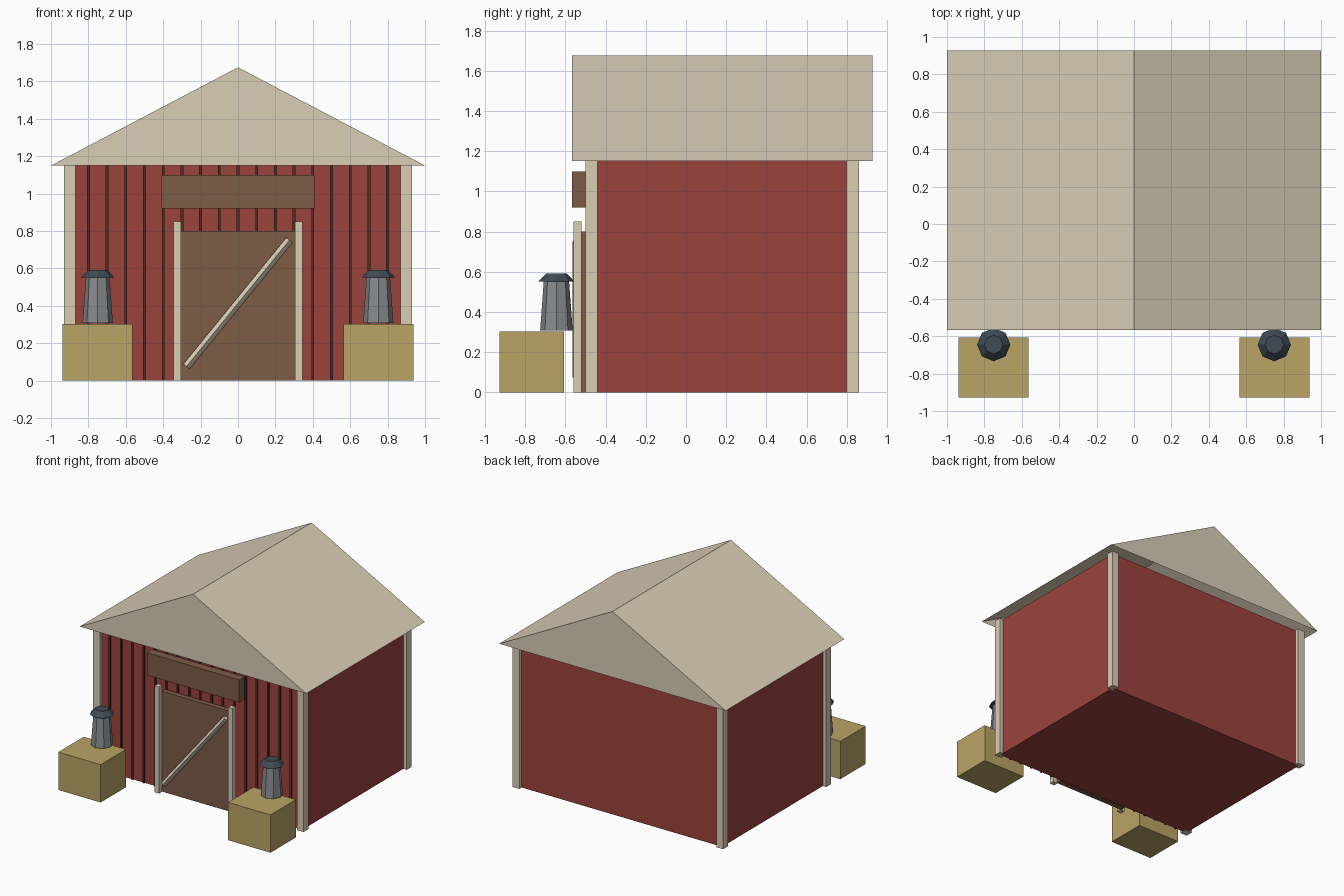
import bpy, bmesh
from mathutils import Vector

if "Cube" in bpy.data.objects:
    bpy.data.objects.remove(bpy.data.objects["Cube"])


def material(name, rgb):
    m = bpy.data.materials.new(name)
    m.diffuse_color = (*rgb, 1)
    m.use_nodes = True
    m.node_tree.nodes["Principled BSDF"].inputs["Base Color"].default_value = m.diffuse_color
    return m


RED = material("barn_red", (0.33, 0.055, 0.045))
SEAM = material("dark_seam", (0.09, 0.025, 0.02))
CREAM = material("cream", (0.70, 0.62, 0.47))
BROWN = material("brown_wood", (0.205, 0.107, 0.061))
HAY = material("hay", (0.49, 0.37, 0.13))
TIN = material("tin", (0.25, 0.26, 0.27))
SLATE = material("slate", (0.05, 0.07, 0.09))


def finish(name, bm, mat):
    bmesh.ops.recalc_face_normals(bm, faces=bm.faces)
    me = bpy.data.meshes.new(name)
    bm.to_mesh(me)
    bm.free()
    me.materials.append(mat)
    ob = bpy.data.objects.new(name, me)
    bpy.context.collection.objects.link(ob)
    return ob


def box(name, x, y, z, mat):
    """Box from (min, max) ranges on each axis."""
    bm = bmesh.new()
    bmesh.ops.create_cube(bm, size=1)
    for v in bm.verts:
        v.co = [r[0] + (c + 0.5) * (r[1] - r[0]) for c, r in zip(v.co, (x, y, z))]
    return finish(name, bm, mat)


def cone(name, x, y, z0, z1, r0, r1, mat):
    bm = bmesh.new()
    bmesh.ops.create_cone(bm, cap_ends=True, segments=8, radius1=r0, radius2=r1, depth=z1 - z0)
    bmesh.ops.translate(bm, verts=bm.verts, vec=(x, y, (z0 + z1) / 2))
    return finish(name, bm, mat)


EAVE, RIDGE = 1.15, 1.675
Y0, Y1 = -0.47, 0.83

# Barn body
box("barn_walls", (-0.9, 0.9), (Y0, Y1), (0, EAVE), RED)

# Corner posts
for sx in (-1, 1):
    for y in (Y0, Y1):
        box("corner_post", (sx * 0.9 - 0.03, sx * 0.9 + 0.03), (y - 0.03, y + 0.03), (0, EAVE), CREAM)

# Gabled roof shell, open underneath
bm = bmesh.new()
front, back = [[bm.verts.new((x, y, z)) for x, z in ((-1, EAVE), (0, RIDGE), (1, EAVE))]
               for y in (-0.568, 0.928)]
bm.faces.new(front)
bm.faces.new(back[::-1])
for i in range(2):
    bm.faces.new((front[i], back[i], back[i + 1], front[i + 1]))
finish("roof", bm, CREAM)

# Thin vertical board seams on the front wall
for i in range(-8, 9):
    x = i * 0.1
    box("board_seam", (x - 0.0075, x + 0.0075), (Y0 - 0.01, Y0 + 0.005), (0, EAVE), SEAM)

# Door and its side posts
box("door", (-0.31, 0.31), (-0.52, -0.48), (0, 0.8), BROWN)
for sx in (-1, 1):
    box("door_post", (sx * 0.325 - 0.02, sx * 0.325 + 0.02), (-0.56, -0.52), (0, 0.85), CREAM)

# Diagonal brace, a square bar turned on edge
a, b = Vector((-0.275, -0.545, 0.076)), Vector((0.275, -0.545, 0.752))
bm = bmesh.new()
bmesh.ops.create_cone(bm, cap_ends=True, segments=4, radius1=0.021, radius2=0.021, depth=(b - a).length)
turn = Vector((0, 0, 1)).rotation_difference(b - a).to_matrix()
bmesh.ops.rotate(bm, verts=bm.verts, cent=(0, 0, 0), matrix=turn)
bmesh.ops.translate(bm, verts=bm.verts, vec=(a + b) / 2)
finish("door_brace", bm, CREAM)

# Blank sign board
box("sign_board", (-0.408, 0.408), (-0.568, -0.50), (0.92, 1.10), BROWN)

# Hay bales with a metal can on each
for sx in (-1, 1):
    x = sx * 0.75
    box("hay_bale", (x - 0.187, x + 0.187), (-0.928, -0.608), (0, 0.302), HAY)
    cone("can_body", x, -0.645, 0.308, 0.552, 0.081, 0.063, TIN)
    cone("can_lid", x, -0.645, 0.552, 0.592, 0.089, 0.05, SLATE)
